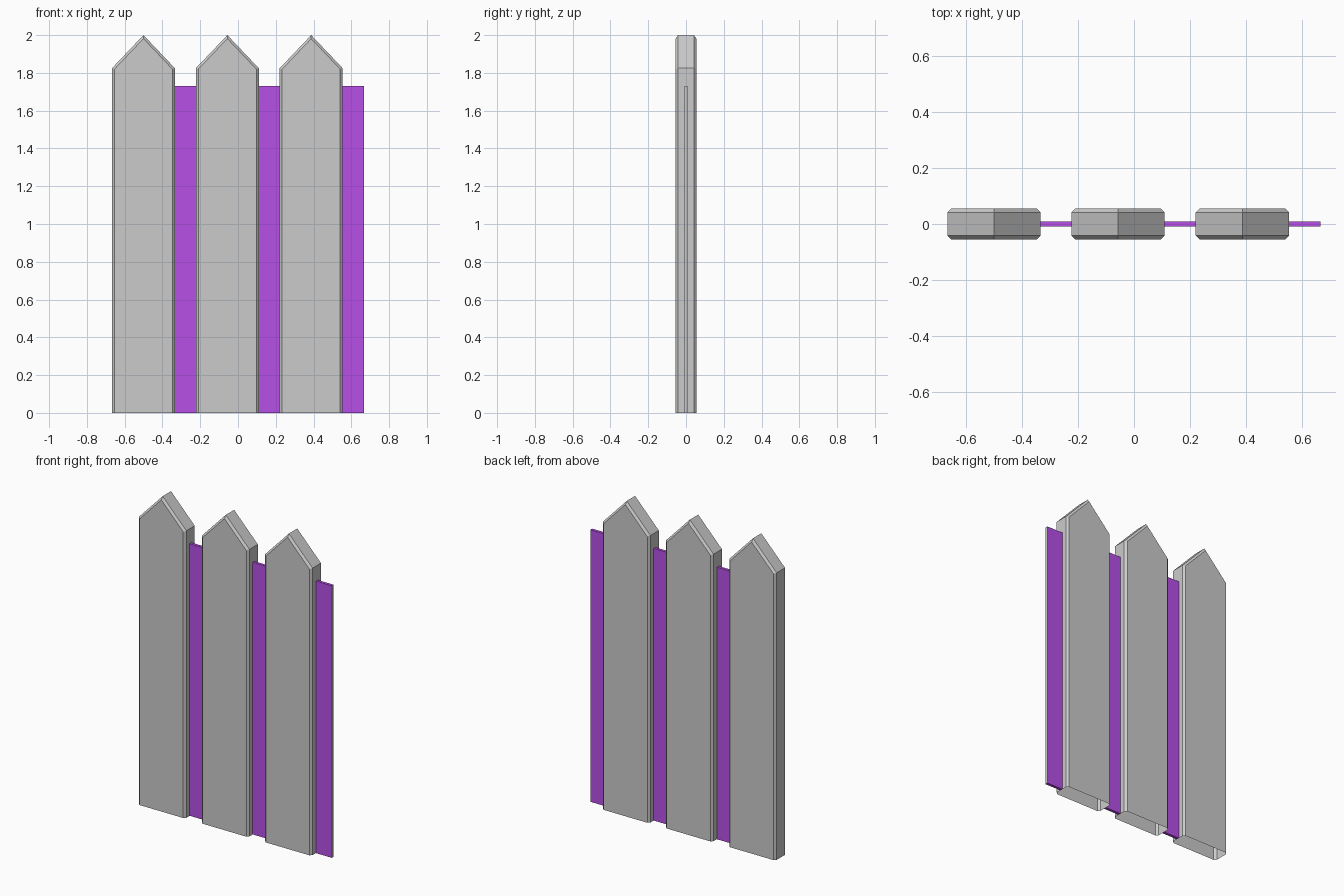
import bpy
import bmesh

if "Cube" in bpy.data.objects:
    bpy.data.objects.remove(bpy.data.objects["Cube"])

PITCH = 0.444
PICKET_W = 0.333
LEFT = -0.667
HALF_T = 0.055
BEVEL = 0.013
SHOULDER = 1.825
PANEL_TOP = 1.73
PANEL_Y = 0.009


def add_object(name, bm, material=None):
    bmesh.ops.recalc_face_normals(bm, faces=bm.faces)
    mesh = bpy.data.meshes.new(name)
    bm.to_mesh(mesh)
    bm.free()
    obj = bpy.data.objects.new(name, mesh)
    bpy.context.collection.objects.link(obj)
    if material:
        mesh.materials.append(material)
    return obj


def picket_profile(cx, inset):
    # Open-bottomed outline, moved inwards evenly on the sides and roof
    h = PICKET_W / 2
    slope = (2 - SHOULDER) / h
    drop = inset * (1 + slope ** 2) ** 0.5
    x = h - inset
    apex = 2 - drop
    eave = apex - slope * x
    return [(cx - x, 0), (cx - x, eave), (cx, apex), (cx + x, eave), (cx + x, 0)]


def make_picket(name, cx):
    bm = bmesh.new()
    rings = []
    for y, inset in ((-HALF_T, BEVEL), (-HALF_T + BEVEL, 0),
                     (HALF_T - BEVEL, 0), (HALF_T, BEVEL)):
        rings.append([bm.verts.new((x, y, z)) for x, z in picket_profile(cx, inset)])
    for a, b in zip(rings, rings[1:]):
        for i in range(4):
            bm.faces.new((a[i], a[i + 1], b[i + 1], b[i]))
    bm.faces.new(rings[0])
    bm.faces.new(rings[-1][::-1])
    return add_object(name, bm)


def make_panel(name, x0, x1, material):
    # Thin slab whose ends butt against the pickets
    bm = bmesh.new()
    section = [(-PANEL_Y, 0), (PANEL_Y, 0), (PANEL_Y, PANEL_TOP), (-PANEL_Y, PANEL_TOP)]
    a, b = [[bm.verts.new((x, y, z)) for y, z in section] for x in (x0, x1)]
    for i in range(4):
        j = (i + 1) % 4
        bm.faces.new((a[i], a[j], b[j], b[i]))
    return add_object(name, bm, material)


purple = bpy.data.materials.new("purple_panel")
purple.diffuse_color = (0.48, 0.08, 0.8, 1)
purple.use_nodes = True
purple.node_tree.nodes["Principled BSDF"].inputs["Base Color"].default_value = purple.diffuse_color

# Pickets and the purple infill to the right of each
for i in range(3):
    x0 = LEFT + i * PITCH
    make_picket(f"picket_{i + 1}", x0 + PICKET_W / 2)
    x1 = -LEFT if i == 2 else x0 + PITCH
    make_panel(f"infill_panel_{i + 1}", x0 + PICKET_W, x1, purple)

# Grey end face of the last panel
cap = bmesh.new()
cap.faces.new([cap.verts.new((-LEFT, y, z)) for y, z in
               ((-PANEL_Y, 0), (PANEL_Y, 0), (PANEL_Y, PANEL_TOP), (-PANEL_Y, PANEL_TOP))])
add_object("panel_end_cap", cap)
